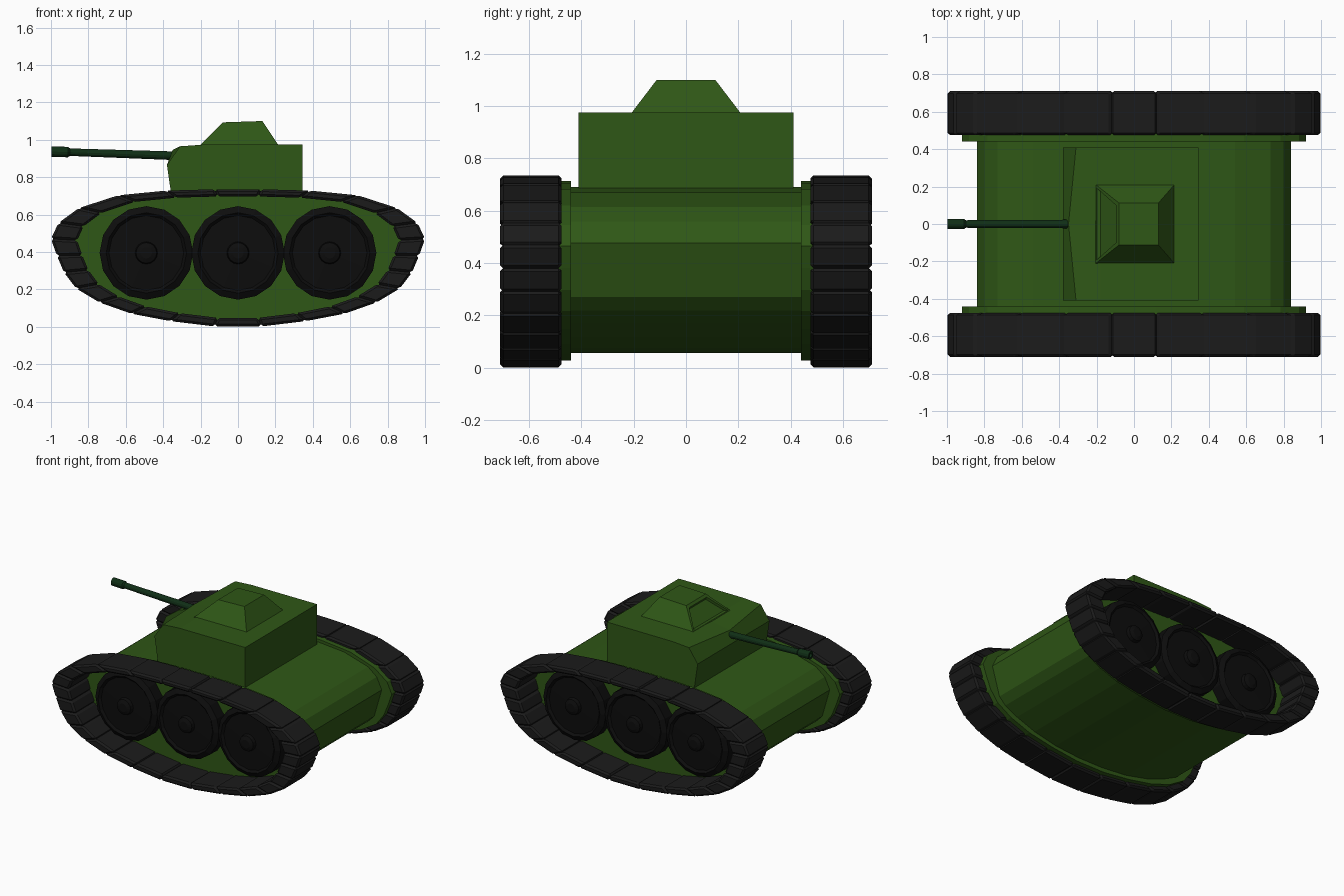
import bpy, bmesh, math
from mathutils import Matrix, Vector

if "Cube" in bpy.data.objects:
    bpy.data.objects.remove(bpy.data.objects["Cube"])


def material(name, rgb):
    m = bpy.data.materials.new(name)
    m.diffuse_color = (*rgb, 1)
    m.use_nodes = True
    m.node_tree.nodes["Principled BSDF"].inputs["Base Color"].default_value = m.diffuse_color
    return m


GREEN = material("armour_green", (0.028, 0.095, 0.008))
BARREL = material("barrel_green", (0.005, 0.028, 0.008))
TRACK = material("track_black", (0.011, 0.011, 0.011))
WHEEL = material("wheel_black", (0.004, 0.004, 0.004))


def finish(name, bm, mat):
    bmesh.ops.recalc_face_normals(bm, faces=bm.faces)
    me = bpy.data.meshes.new(name)
    bm.to_mesh(me)
    bm.free()
    ob = bpy.data.objects.new(name, me)
    me.materials.append(mat)
    bpy.context.collection.objects.link(ob)
    return ob


def loft(bm, rings):
    """Join rings of equal length with quads and cap both ends."""
    vs = [[bm.verts.new(p) for p in r] for r in rings]
    n = len(vs[0])
    for a, b in zip(vs, vs[1:]):
        for i in range(n):
            bm.faces.new((a[i], a[(i + 1) % n], b[(i + 1) % n], b[i]))
    bm.faces.new(vs[0])
    bm.faces.new(vs[-1])


def extrude_xz(bm, pts, y0, y1):
    loft(bm, [[(x, y, z) for x, z in pts] for y in (y0, y1)])


def lathe(bm, prof, sides, mat):
    """Spin (radius, height) pairs round local z, placed by a matrix."""
    loft(bm, [[mat @ Vector((r * math.cos(math.tau * i / sides),
                             r * math.sin(math.tau * i / sides), h))
               for i in range(sides)] for r, h in prof])


def both_halves(half):
    return half + [(-x, z) for x, z in reversed(half)]


def scaled(pts, sx, sz):
    return [(x * sx, 0.4 + (z - 0.4) * sz) for x, z in pts]


# Side outline of the track; each segment carries one pad
outer = both_halves([(.125, .735), (.385, .728), (.64, .703), (.85, .635),
                     (.96, .555), (1.0, .47), (.968, .38), (.93, .29),
                     (.865, .205), (.74, .13), (.57, .07), (.36, .03),
                     (.125, .002)])
inner = scaled(outer, .86, .885)

for side, s in (("right", -1), ("left", 1)):
    # Track pads
    bm = bmesh.new()
    n = len(outer)
    for i in range(n):
        j = (i + 1) % n
        extrude_xz(bm, [outer[i], outer[j], inner[j], inner[i]],
                   s * .475, s * .71)
    ob = finish("track_" + side, bm, TRACK)
    bev = ob.modifiers.new("pad_chamfer", 'BEVEL')
    bev.width = .012
    bev.segments = 1

    # Plate closing the side behind the wheels
    bm = bmesh.new()
    extrude_xz(bm, scaled(outer, .92, .935), s * .44, s * .49)
    finish("side_plate_" + side, bm, GREEN)

    # Road wheels with raised rim and hub
    for k, x in enumerate((-.49, 0, .49)):
        bm = bmesh.new()
        m = (Matrix.Translation((x, 0, .395))
             @ Matrix.Rotation(-s * math.pi / 2, 4, 'X'))
        lathe(bm, [(.25, .48), (.25, .57), (.215, .59), (.2, .575),
                   (.06, .58), (.055, .605), (.03, .615)], 16, m)
        finish(f"road_wheel_{side}_{k + 1}", bm, WHEEL)

# Hull
bm = bmesh.new()
extrude_xz(bm, both_halves([(.3, .69), (.54, .67), (.73, .615), (.80, .56),
                            (.84, .477), (.78, .27), (.73, .22), (.63, .17),
                            (.48, .115), (.3, .075), (.1, .057)]), -.45, .45)
finish("hull", bm, GREEN)

# Turret, its front top edge drawn forward in the middle
bm = bmesh.new()
loft(bm, [[(.345, y, .66), (.345, y, .975), (-.18, y, .974), (fx, y, fz),
           (-.38, y, .865), (-.35, y, .66)]
          for y, fx, fz in ((-.41, -.31, .965), (0, -.35, .945),
                            (.41, -.31, .965))])
finish("turret", bm, GREEN)

# Cupola with a recessed vision panel on its forward slope
bm = bmesh.new()
loft(bm, [[(x0, -w, z0), (x1, -w, z1), (x1, w, z1), (x0, w, z0)]
          for x0, x1, w, z0, z1 in ((-.21, .22, .215, .965, .965),
                                    (-.08, .13, .112, 1.093, 1.1))])
bmesh.ops.recalc_face_normals(bm, faces=bm.faces)
slope = min(bm.faces, key=lambda f: f.normal.x)
bmesh.ops.inset_individual(bm, faces=[slope], thickness=.025, depth=0)
bmesh.ops.inset_individual(bm, faces=[slope], thickness=.008, depth=-.015)
finish("cupola", bm, GREEN)

# Gun barrel with thicker muzzle
bm = bmesh.new()
start, end = Vector((-.33, 0, .914)), Vector((-.999, 0, .937))
aim = end - start
m = Matrix.Translation(start) @ aim.to_track_quat('Z', 'Y').to_matrix().to_4x4()
L = aim.length
lathe(bm, [(.023, 0), (.02, L - .1), (.028, L - .09), (.028, L - .002),
           (.015, L - .002), (.015, L - .04)], 12, m)
finish("gun_barrel", bm, BARREL)
